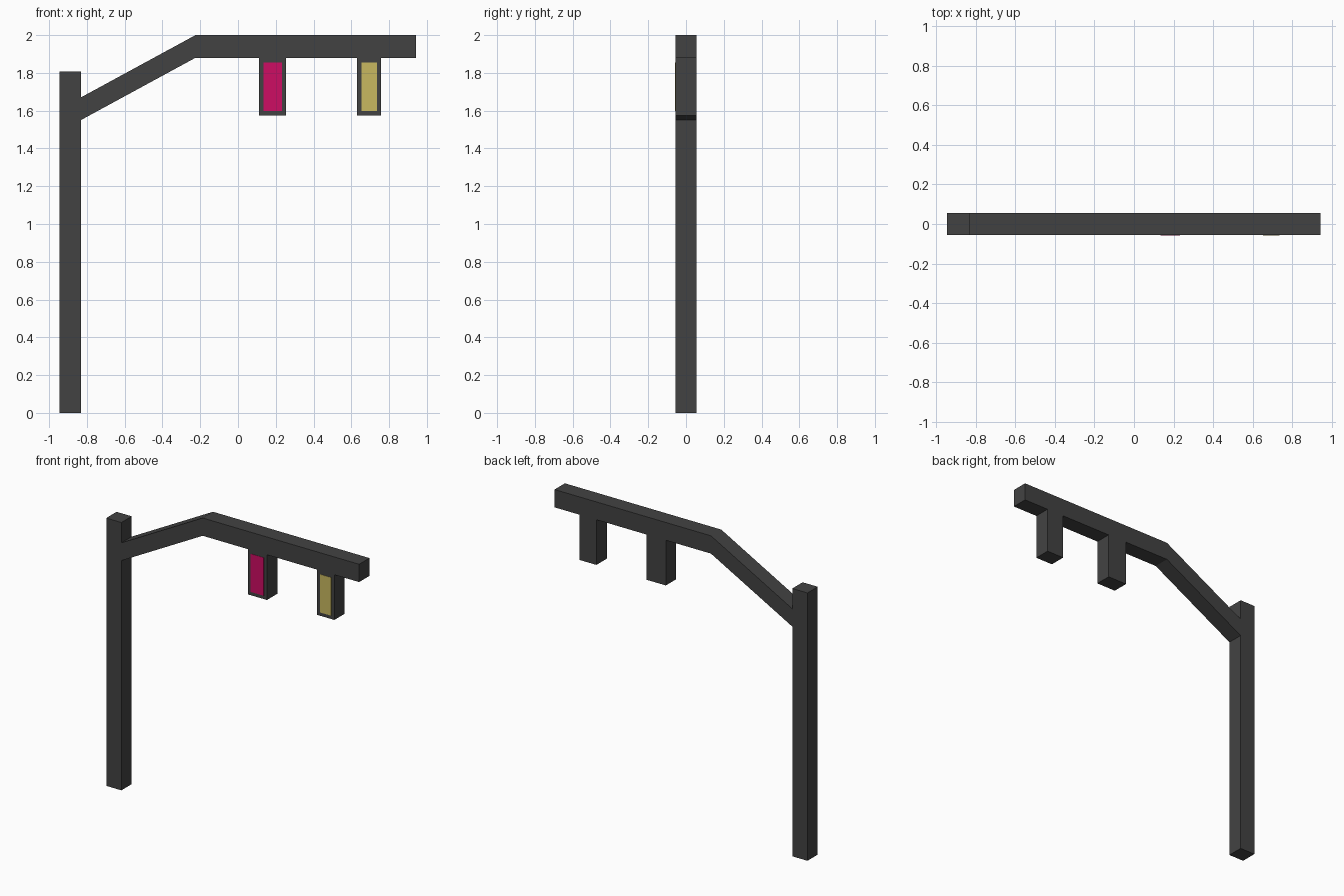
import bpy, bmesh

if "Cube" in bpy.data.objects:
    bpy.data.objects.remove(bpy.data.objects["Cube"])


def paint(name, rgb):
    mat = bpy.data.materials.new(name)
    mat.diffuse_color = (*rgb, 1)
    mat.use_nodes = True
    mat.node_tree.nodes["Principled BSDF"].inputs["Base Color"].default_value = mat.diffuse_color
    return mat


DARK = paint("dark_metal", (0.055, 0.055, 0.055))
PINK = paint("pink_glass", (0.61, 0.004, 0.125))
YELLOW = paint("yellow_glass", (0.58, 0.48, 0.115))


def extrude(name, outline, y0, y1, mat):
    """Solid made by extruding an (x, z) outline from y0 to y1."""
    bm = bmesh.new()
    face = bm.faces.new([bm.verts.new((x, y0, z)) for x, z in outline])
    new = bmesh.ops.extrude_face_region(bm, geom=[face])["geom"]
    verts = [v for v in new if isinstance(v, bmesh.types.BMVert)]
    bmesh.ops.translate(bm, verts=verts, vec=(0, y1 - y0, 0))
    bmesh.ops.recalc_face_normals(bm, faces=bm.faces)
    mesh = bpy.data.meshes.new(name)
    bm.to_mesh(mesh)
    bm.free()
    mesh.materials.append(mat)
    obj = bpy.data.objects.new(name, mesh)
    bpy.context.collection.objects.link(obj)
    return obj


def rect(x0, x1, z0, z1):
    return [(x0, z0), (x1, z0), (x1, z1), (x0, z1)]


D = 0.055  # half depth shared by post, arm and lamps

# Upright post
extrude("post", rect(-0.945, -0.832, 0, 1.807), -D, D, DARK)

# Bent arm: sloped brace running into the level beam
extrude("arm", [(-0.832, 1.55), (-0.225, 1.88), (0.943, 1.88),
                (0.943, 2.0), (-0.225, 2.0), (-0.832, 1.67)], -D, D, DARK)

# Hanging lamps, each with a coloured front panel
for side, x0, x1, mat in (("left", 0.112, 0.255, PINK),
                          ("right", 0.63, 0.758, YELLOW)):
    extrude(side + "_lamp_housing", rect(x0, x1, 1.575, 1.88), -D, D, DARK)
    extrude(side + "_lamp_panel", rect(x0 + 0.023, x1 - 0.023, 1.598, 1.855),
            -D - 0.002, -D + 0.01, mat)
